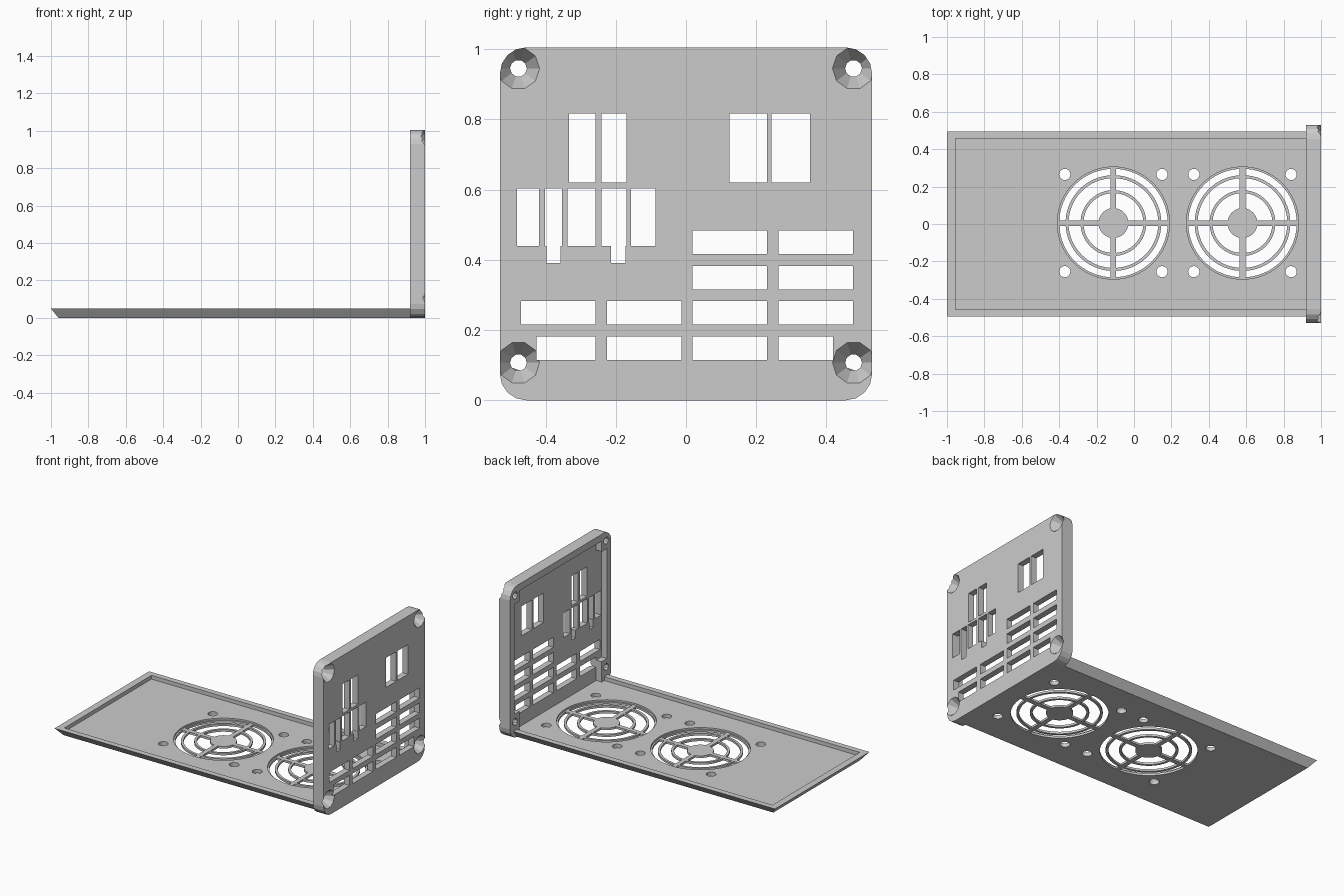
import bpy, bmesh, math
from mathutils import Matrix, Vector

cube = bpy.data.objects.get("Cube")
if cube:
    bpy.data.objects.remove(cube)

grey = bpy.data.materials.new("plain_grey")
grey.use_nodes = True
colour = (0.6, 0.6, 0.6, 1)
grey.diffuse_color = colour
grey.node_tree.nodes["Principled BSDF"].inputs["Base Color"].default_value = colour


def finish(name, bm):
    bmesh.ops.recalc_face_normals(bm, faces=bm.faces)
    mesh = bpy.data.meshes.new(name)
    bm.to_mesh(mesh)
    bm.free()
    mesh.materials.append(grey)
    obj = bpy.data.objects.new(name, mesh)
    bpy.context.collection.objects.link(obj)
    return obj


def box(bm, x0, x1, y0, y1, z0, z1):
    size = Matrix.Diagonal((x1 - x0, y1 - y0, z1 - z0, 1))
    mid = Matrix.Translation(((x0 + x1) / 2, (y0 + y1) / 2, (z0 + z1) / 2))
    bmesh.ops.create_cube(bm, size=1, matrix=mid @ size)


def cone(bm, centre, r0, r1, depth, sides, along_x=False):
    turn = Matrix.Rotation(math.pi / 2, 4, 'Y') if along_x else Matrix()
    bmesh.ops.create_cone(bm, cap_ends=True, segments=sides, radius1=r0, radius2=r1,
                          depth=depth, matrix=Matrix.Translation(centre) @ turn)


def prism_x(bm, outline, x0, x1):
    # Extrude a (y, z) outline along x
    face = bm.faces.new([bm.verts.new((x0, y, z)) for y, z in outline])
    new = bmesh.ops.extrude_face_region(bm, geom=[face])["geom"]
    verts = [v for v in new if isinstance(v, bmesh.types.BMVert)]
    bmesh.ops.translate(bm, verts=verts, vec=(x1 - x0, 0, 0))


def cut(obj, bm):
    # Subtract a temporary cutter and bake the result
    cutter = finish("cutter", bm)
    cutter.hide_render = True
    mod = obj.modifiers.new("cut", 'BOOLEAN')
    mod.operation = 'DIFFERENCE'
    mod.solver = 'EXACT'
    mod.use_self = True
    mod.object = cutter
    deps = bpy.context.evaluated_depsgraph_get()
    baked = bpy.data.meshes.new_from_object(obj.evaluated_get(deps))
    obj.modifiers.clear()
    obj.data = baked
    bpy.data.objects.remove(cutter)


FLOOR, RIM, JOIN = 0.025, 0.05, 0.92
FANS = (-0.11, 0.58)
FAN_Y = 0.005

# Base tray with three undercut sides
bm = bmesh.new()
box(bm, -1, JOIN, -0.495, 0.495, 0, RIM)
for v in bm.verts:
    if v.co.z < 0.01:
        v.co.y *= 0.455 / 0.495
        if v.co.x < 0:
            v.co.x += 0.04
tray = finish("base_tray", bm)
bm = bmesh.new()
box(bm, -0.955, JOIN + 0.1, -0.457, 0.457, FLOOR, 0.2)
cut(tray, bm)

# Fan openings and their screw holes
bm = bmesh.new()
for x in FANS:
    cone(bm, (x, FAN_Y, 0), 0.3, 0.3, 0.3, 64)
    for sx in (-1, 1):
        for sy in (-1, 1):
            cone(bm, (x + sx * 0.26, FAN_Y + sy * 0.26, 0), 0.03, 0.03, 0.3, 20)
cut(tray, bm)

# Fan grilles: rings, hub and crossed bars
for i, x in enumerate(FANS):
    top = 0.014
    bm = bmesh.new()
    for inner, outer in ((0.29, 0.302), (0.24, 0.256), (0.16, 0.176)):
        section = [(inner, 0), (outer, 0), (outer, top), (inner, top)]
        verts = [bm.verts.new((x + r, FAN_Y, z)) for r, z in section]
        edges = [bm.edges.new((verts[k], verts[(k + 1) % 4])) for k in range(4)]
        bmesh.ops.spin(bm, geom=verts + edges, cent=(x, FAN_Y, 0), axis=(0, 0, 1),
                       angle=math.tau, steps=64, use_merge=True)
    bmesh.ops.remove_doubles(bm, verts=bm.verts, dist=0.0001)
    cone(bm, (x, FAN_Y, top / 2), 0.08, 0.08, top, 40)
    box(bm, x - 0.3, x + 0.3, FAN_Y - 0.015, FAN_Y + 0.015, 0, top)
    box(bm, x - 0.015, x + 0.015, FAN_Y - 0.3, FAN_Y + 0.3, 0, top)
    finish("fan_grille_%d" % (i + 1), bm)

# End panel with rounded corners
HALF, TOP, R = 0.53, 1.005, 0.075
outline = []
for cy, cz, start in ((HALF - R, TOP - R, 0), (R - HALF, TOP - R, 90),
                      (R - HALF, R, 180), (HALF - R, R, 270)):
    for step in range(5):
        a = math.radians(start + step * 22.5)
        outline.append((cy + R * math.cos(a), cz + R * math.sin(a)))
bm = bmesh.new()
prism_x(bm, outline, JOIN, 1)
panel = finish("end_panel", bm)

# Inner recess leaving a rim and four corner bosses
wide, narrow, low, high = 0.485, 0.43, 0.16, 0.89
half = [(narrow, FLOOR), (narrow, low), (wide, low), (wide, high), (narrow, high), (narrow, 0.96)]
bm = bmesh.new()
prism_x(bm, half + [(-y, z) for y, z in reversed(half)], 0.8, 0.96)
cut(panel, bm)

# Port openings and ventilation slots
slots = []
for y0, y1 in ((-0.333, -0.258), (-0.241, -0.17), (0.124, 0.23), (0.244, 0.353)):
    slots.append((y0, y1, 0.62, 0.816))
for y0, y1 in ((-0.481, -0.419), (-0.401, -0.353), (-0.338, -0.258),
               (-0.241, -0.17), (-0.156, -0.087)):
    slots.append((y0, y1, 0.44, 0.603))
for y0, y1 in ((-0.397, -0.357), (-0.213, -0.172)):
    slots.append((y0, y1, 0.391, 0.5))
for row in range(4):
    z = 0.115 + row * 0.1005
    for col in range(4):
        if row > 1 and col < 2:
            continue
        y0 = -0.47 + col * 0.2445
        y1 = y0 + 0.212
        if row == 0:
            y0 += 0.044 if col == 0 else 0
            y1 -= 0.057 if col == 3 else 0
        slots.append((y0, y1, z, z + 0.067))
bm = bmesh.new()
for slot in slots:
    box(bm, 0.8, 1.1, *slot)
cut(panel, bm)

# Countersunk corner screw holes
bm = bmesh.new()
for y in (-0.477, 0.477):
    for z in (0.107, 0.945):
        cone(bm, (0.98, y, z), 0.024, 0.072, 0.08, 10, True)
cut(panel, bm)
bm = bmesh.new()
for y in (-0.477, 0.477):
    for z in (0.107, 0.945):
        cone(bm, (0.95, y, z), 0.024, 0.024, 0.3, 10, True)
cut(panel, bm)

for obj in (tray, panel):
    for poly in obj.data.polygons:
        poly.use_smooth = False
